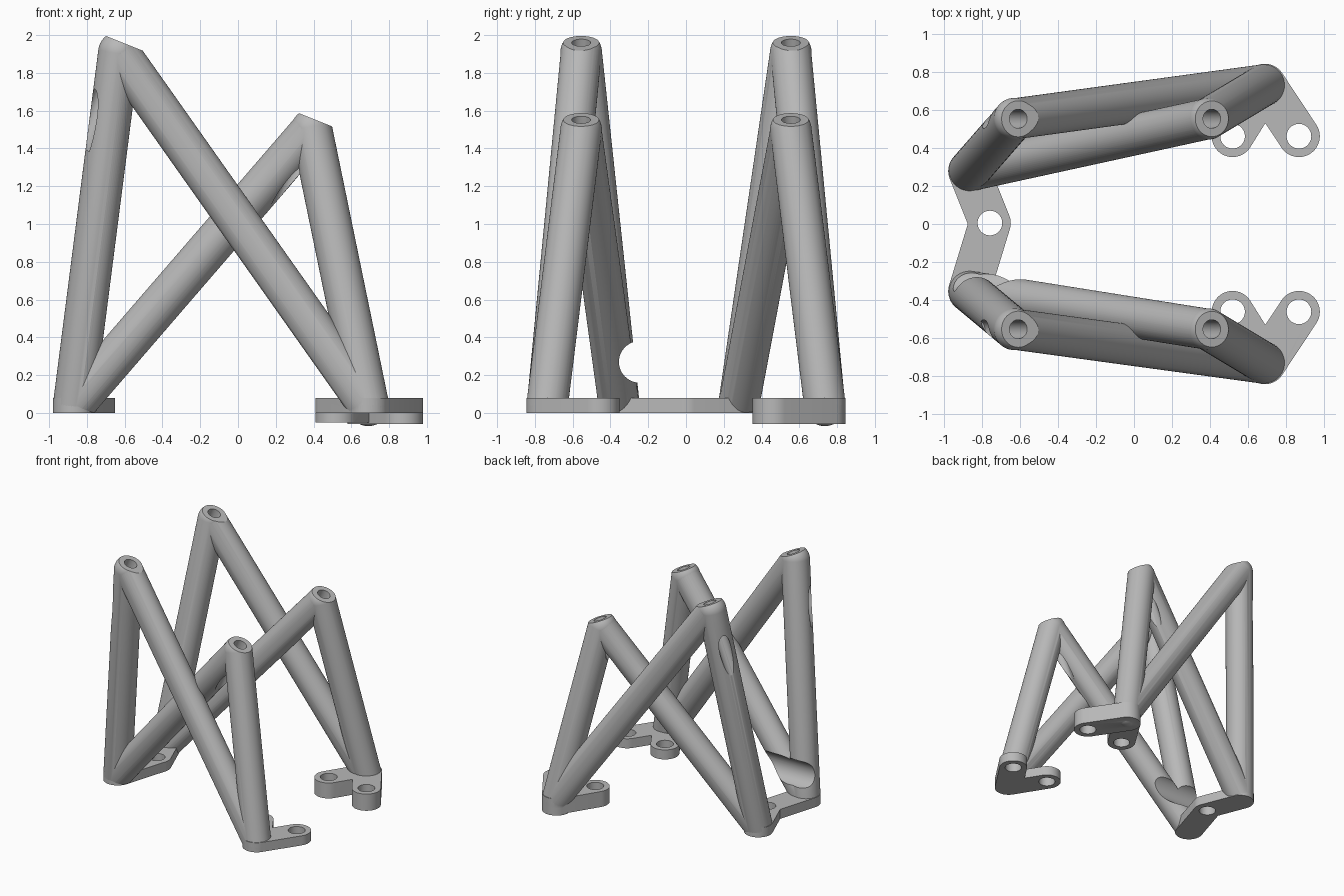
import bpy, bmesh, math
from mathutils import Vector

old = bpy.data.objects.get("Cube")
if old:
    bpy.data.objects.remove(old, do_unlink=True)

grey = bpy.data.materials.new("plain grey")
grey.use_nodes = True
grey.diffuse_color = (0.48, 0.48, 0.48, 1)
grey.node_tree.nodes["Principled BSDF"].inputs["Base Color"].default_value = grey.diffuse_color

R = 0.11          # tube and plate-end radius
HOLE = 0.065      # screw hole radius in the plates
THICK = 0.08      # plate thickness
UP = Vector((0, 0, 1))
TILT = Vector((0.4, 0, 1)).normalized()   # normal of the sloping seat plane


def finish(bm, name):
    mesh = bpy.data.meshes.new(name)
    bmesh.ops.recalc_face_normals(bm, faces=bm.faces)
    bm.to_mesh(mesh)
    bm.free()
    mesh.materials.append(grey)
    obj = bpy.data.objects.new(name, mesh)
    bpy.context.collection.objects.link(obj)
    return obj


def aim(obj, centre, direction):
    obj.location = centre
    obj.rotation_mode = 'QUATERNION'
    obj.rotation_quaternion = UP.rotation_difference(Vector(direction).normalized())
    return obj


def cylinder(name, p, q, r):
    p, q = Vector(p), Vector(q)
    bm = bmesh.new()
    bmesh.ops.create_cone(bm, cap_ends=True, segments=64, radius1=r, radius2=r,
                          depth=(q - p).length)
    return aim(finish(bm, name), (p + q) / 2, q - p)


def tube(name, p, q, r):
    # round-ended rod: a sphere stretched apart at its middle
    p, q = Vector(p), Vector(q)
    bm = bmesh.new()
    bmesh.ops.create_uvsphere(bm, u_segments=64, v_segments=33, radius=r)
    half = (q - p).length / 2
    for v in bm.verts:
        v.co.z += half if v.co.z > 0 else -half
    return aim(finish(bm, name), (p + q) / 2, q - p)


def slab(name, surface_point, normal):
    # big block lying on the outer side of a plane
    bm = bmesh.new()
    bmesh.ops.create_cube(bm, size=4)
    return aim(finish(bm, name), Vector(surface_point) + 2 * normal, normal)


def link_plate(name, p, q, bottom):
    # flat plate with rounded ends
    p, q = Vector(p), Vector(q)
    a = math.atan2(q.y - p.y, q.x - p.x)
    n = 24
    bm = bmesh.new()
    ring = []
    for centre, start in ((q, a - math.pi / 2), (p, a + math.pi / 2)):
        for i in range(n + 1):
            t = start + math.pi * i / n
            ring.append(bm.verts.new((centre.x + R * math.cos(t),
                                      centre.y + R * math.sin(t), bottom)))
    face = bm.faces.new(ring)
    ext = bmesh.ops.extrude_face_region(bm, geom=[face])
    for v in ext["geom"]:
        if isinstance(v, bmesh.types.BMVert):
            v.co.z = THICK
    return finish(bm, name)


def combine(body, parts, operation):
    bpy.context.view_layer.update()
    for part in parts:
        mod = body.modifiers.new("combine", 'BOOLEAN')
        mod.operation = operation
        mod.solver = 'EXACT'
        mod.object = part
        bpy.ops.object.select_all(action='DESELECT')
        bpy.context.view_layer.objects.active = body
        body.select_set(True)
        bpy.ops.object.modifier_apply(modifier=mod.name)
        bpy.data.objects.remove(part, do_unlink=True)


def shade(obj):
    bpy.ops.object.select_all(action='DESELECT')
    bpy.context.view_layer.objects.active = obj
    obj.select_set(True)
    bpy.ops.object.shade_smooth_by_angle(angle=math.radians(30))


def screw_hole(x, y):
    return cylinder("screw_hole", (x, y, -0.1), (x, y, THICK + 0.01), HOLE)


def truss(name, s, near_y, scoop):
    # seats and feet of one side
    tall = Vector((-0.61, s * 0.555, 1.96))
    low = Vector((0.41, s * 0.555, 1.55))
    foot_a = Vector((-0.87, near_y, 0.04))
    foot_b = Vector((0.69, s * 0.735, 0.04))
    top_a, top_b = tall - 0.055 * TILT, low - 0.055 * TILT
    # two legs and two crossing struts
    body = tube(name, foot_a, top_a, R)
    combine(body, [tube("low_leg", foot_b, top_b, R),
                   tube("long_strut", foot_b, top_a, R - 0.002),
                   tube("short_strut", foot_a, top_b, R - 0.002)], 'UNION')
    # two-armed foot plate
    arms = [(0.52, s * 0.463), (0.87, s * 0.463)]
    combine(body, [link_plate("foot_arm", foot_b[:2] + (0,), arm + (0,), -0.05 - 0.01 * i)
                   for i, arm in enumerate(arms)], 'UNION')
    # trim the ground and the sloping seats, then drill
    cuts = [slab("ground_trim", (0, 0, 0), -UP), slab("seat_trim", tall, TILT)]
    cuts += [cylinder("bolt_hole", p - 0.6 * TILT, p + 0.1 * TILT, 0.05) for p in (tall, low)]
    cuts += [screw_hole(*arm) for arm in arms]
    if scoop:
        cuts.append(cylinder("scoop", (-1.2, -0.245, 0.27), (-0.3, -0.245, 0.27), R))
    combine(body, cuts, 'DIFFERENCE')
    shade(body)


truss("front_truss", -1, -0.355, True)
truss("back_truss", 1, 0.28, False)

# plate joining the two neighbouring feet
hub = (-0.76, 0.005, 0)
bridge = link_plate("bridge_plate", (-0.87, -0.355, 0), hub, 0)
combine(bridge, [link_plate("bridge_arm", (-0.87, 0.28, 0), hub, 0)], 'UNION')
combine(bridge, [screw_hole(*hub[:2])], 'DIFFERENCE')
shade(bridge)
